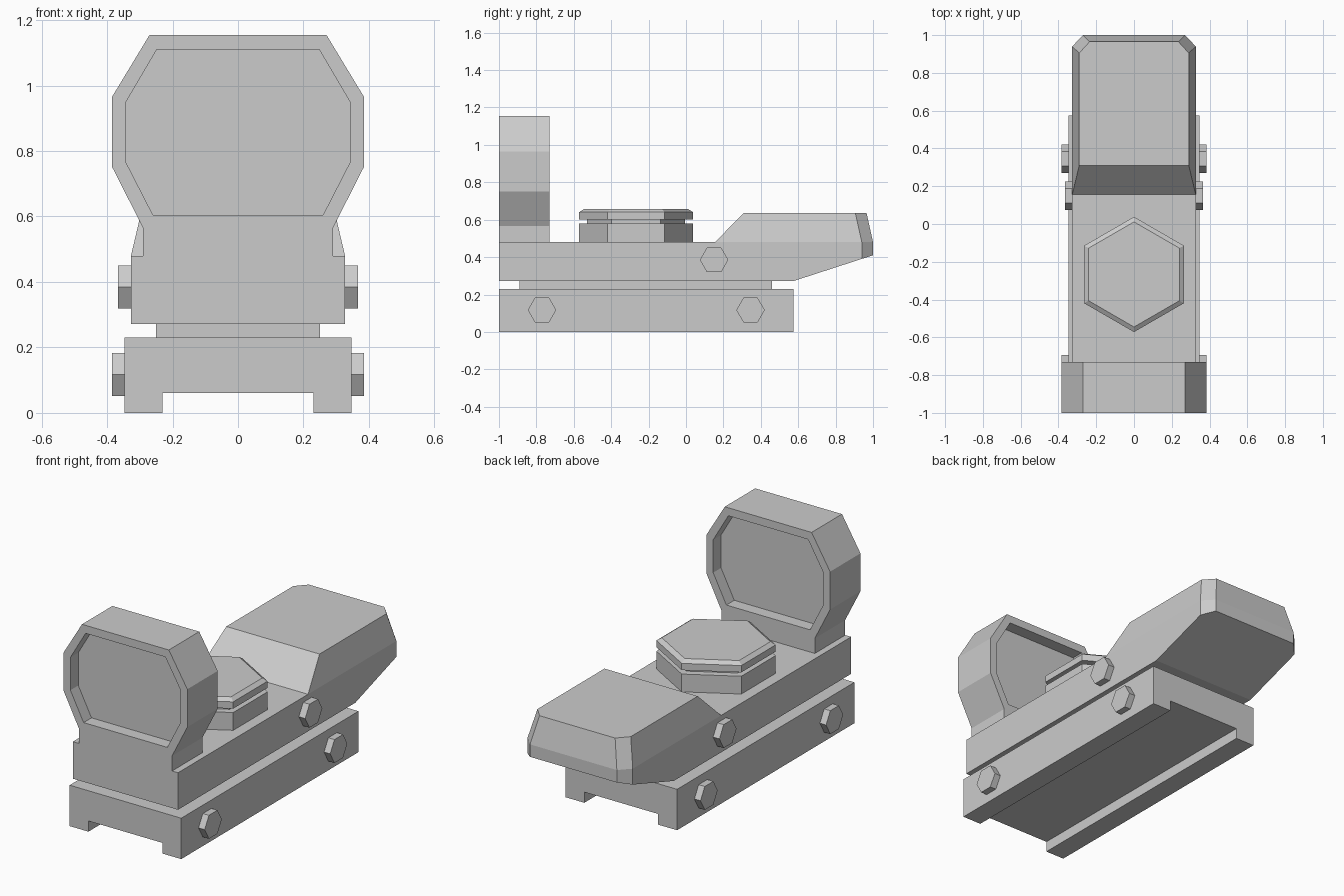
import bpy, bmesh, math
from mathutils import Vector

if "Cube" in bpy.data.objects:
    bpy.data.objects.remove(bpy.data.objects["Cube"], do_unlink=True)

grey = bpy.data.materials.new("neutral grey")
grey.use_nodes = True
tone = (0.6, 0.6, 0.6, 1)
grey.diffuse_color = tone
grey.node_tree.nodes["Principled BSDF"].inputs["Base Color"].default_value = tone


def finish(name, bm):
    bmesh.ops.recalc_face_normals(bm, faces=bm.faces)
    mesh = bpy.data.meshes.new(name)
    bm.to_mesh(mesh)
    bm.free()
    mesh.materials.append(grey)
    obj = bpy.data.objects.new(name, mesh)
    bpy.context.collection.objects.link(obj)
    return obj


def loft(rings):
    """Join equal-sized rings of points into a capped solid."""
    bm = bmesh.new()
    loops = [[bm.verts.new(p) for p in ring] for ring in rings]
    n = len(loops[0])
    for a, b in zip(loops, loops[1:]):
        for i in range(n):
            j = (i + 1) % n
            bm.faces.new((a[i], a[j], b[j], b[i]))
    bm.faces.new(loops[0])
    bm.faces.new(loops[-1])
    return bm


def mirrored(half):
    """Complete a right-half outline with its mirror image."""
    return half + [(-x, v) for x, v in reversed(half)]


def along_y(outline, y):
    return [(x, y, z) for x, z in outline]


def along_z(outline, z):
    return [(x, y, z) for x, y in outline]


def hexagon(r, cy=0.0):
    # corners point along the second axis
    return [(r * math.sin(k * math.pi / 3), cy + r * math.cos(k * math.pi / 3)) for k in range(6)]


# Rail clamp with the channel underneath
clamp = mirrored([(0.23, 0.06), (0.23, 0), (0.347, 0), (0.347, 0.23)])
finish("rail_clamp", loft([along_y(clamp, -1), along_y(clamp, 0.575)]))

# Narrow spacer between clamp and body
plate = mirrored([(0.25, -0.89), (0.25, 0.46)])
finish("spacer", loft([along_z(plate, 0.23), along_z(plate, 0.272)]))

# Body with clipped rear corners and a sloping underside at the back
plan = mirrored([(0.327, -1), (0.327, 0.94), (0.27, 1)])
body = loft([along_z(plan, 0.272), along_z(plan, 0.48)])
cut = bmesh.ops.bisect_plane(
    body, geom=body.verts[:] + body.edges[:] + body.faces[:],
    plane_co=Vector((0, 0.575, 0.272)), plane_no=Vector((0, 0.138, -0.425)), clear_outer=True)
rim = [e for e in cut["geom_cut"] if isinstance(e, bmesh.types.BMEdge)]
bmesh.ops.holes_fill(body, edges=[e for e in body.edges if e.is_boundary] or rim, sides=0)
finish("body", body)

# Tapered rear hood
hood_low = mirrored([(0.327, 0.155), (0.327, 0.94), (0.27, 1)])
hood_top = mirrored([(0.29, 0.31), (0.29, 0.905), (0.235, 0.965)])
finish("rear_hood", loft([along_z(hood_low, 0.48), along_z(hood_top, 0.637)]))

# Lens frame: solid outline, recessed on both faces
outer = mirrored([(0.29, 0.48), (0.29, 0.565), (0.385, 0.752), (0.385, 0.965), (0.27, 1.155)])
inner = mirrored([(0.26, 0.605), (0.342, 0.765), (0.342, 0.95), (0.248, 1.11)])
frame = finish("lens_frame", loft([along_y(outer, -1), along_y(outer, -0.73)]))
for side, y0, y1 in (("front", -1.1, -0.93), ("rear", -0.80, -0.6)):
    cutter = finish(side + "_recess_cutter", loft([along_y(inner, y0), along_y(inner, y1)]))
    cutter.hide_render = True
    cutter.hide_viewport = True
    mod = frame.modifiers.new(side + "_recess", "BOOLEAN")
    mod.operation = "DIFFERENCE"
    mod.solver = "EXACT"
    mod.object = cutter
# Apply the cuts and drop the cutters
evaluated = frame.evaluated_get(bpy.context.evaluated_depsgraph_get())
cut_mesh = bpy.data.meshes.new_from_object(evaluated)
frame.modifiers.clear()
frame.data = cut_mesh
for side in ("front", "rear"):
    bpy.data.objects.remove(bpy.data.objects[side + "_recess_cutter"], do_unlink=True)

# Hexagonal adjustment turret
CY = -0.267
for name, steps in (
    ("turret_base", ((0.305, 0.48), (0.305, 0.58))),
    ("turret_neck", ((0.262, 0.58), (0.262, 0.602))),
    ("turret_cap", ((0.305, 0.602), (0.305, 0.64), (0.278, 0.657))),
):
    finish(name, loft([along_z(hexagon(r, CY), z) for r, z in steps]))

# Hexagonal bolts on both sides
for label, y, z, x0, x1 in (
    ("body_bolt", 0.15, 0.385, 0.32, 0.366),
    ("front_clamp_bolt", -0.77, 0.117, 0.34, 0.385),
    ("rear_clamp_bolt", 0.345, 0.117, 0.34, 0.385),
):
    for side, s in (("left", 1), ("right", -1)):
        rings = [[(s * x, y + b, z + a) for a, b in hexagon(0.076)] for x in (x0, x1)]
        finish(side + "_" + label, loft(rings))
